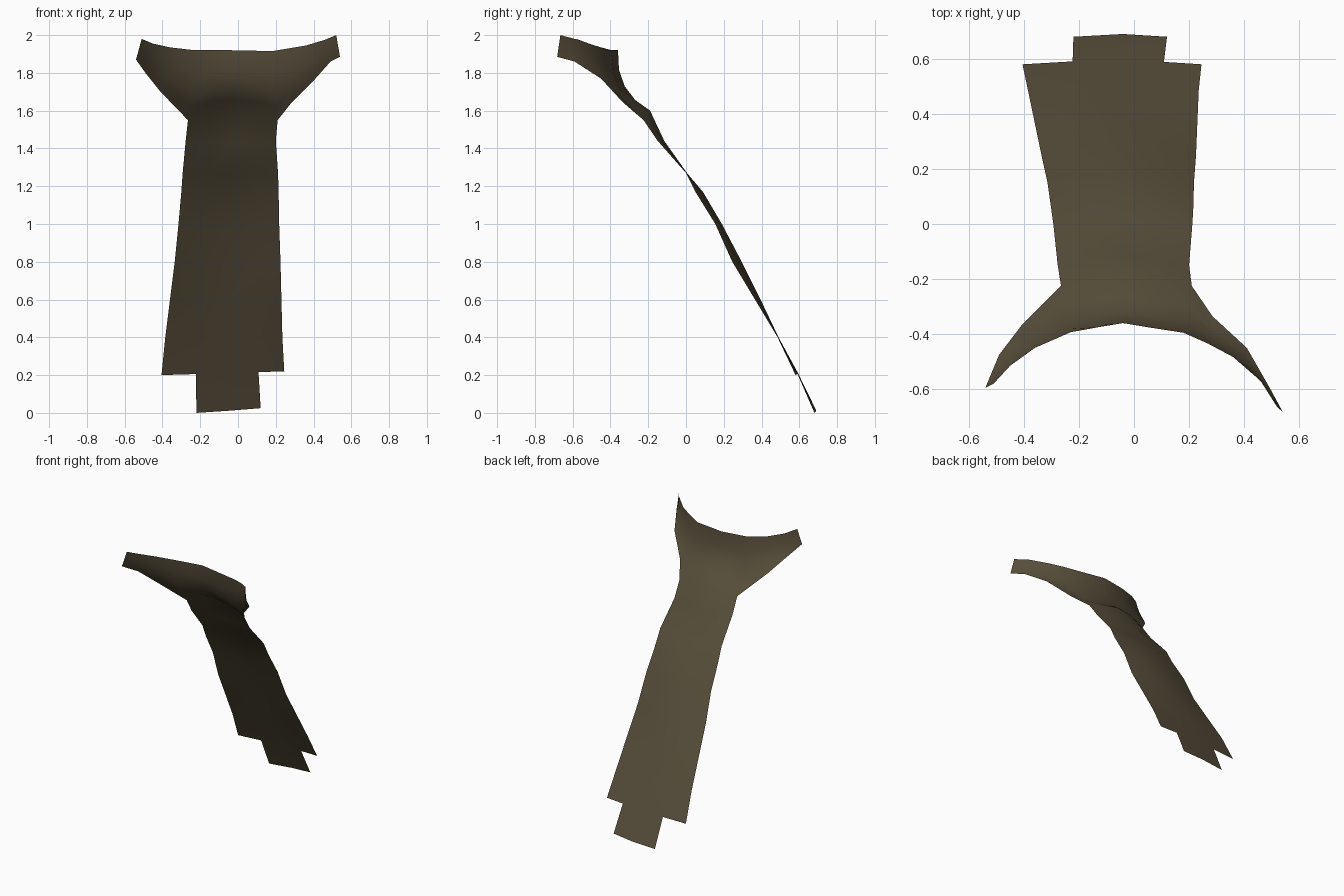
import bpy
import bmesh
from mathutils import Vector

default_cube = bpy.data.objects.get("Cube")
if default_cube:
    bpy.data.objects.remove(default_cube, do_unlink=True)

# One dull brown cloth colour
cloth_brown = bpy.data.materials.new("cloth_brown")
cloth_brown.use_nodes = True
colour = (0.095, 0.075, 0.042, 1.0)
cloth_brown.diffuse_color = colour
cloth_brown.node_tree.nodes["Principled BSDF"].inputs["Base Color"].default_value = colour

bm = bmesh.new()


def add_row(points):
    return [bm.verts.new(point) for point in points]


def bridge(lower, upper):
    """Join two rows of equal length with quads facing backwards."""
    for j in range(len(lower) - 1):
        bm.faces.new((lower[j], upper[j], upper[j + 1], lower[j + 1]))


# Long hanging panel: height, left x, right x, edge y, backward bulge
panel_sections = [
    (0.2, -0.405, 0.245, 0.58, 0.013),
    (0.4, -0.385, 0.235, 0.485, 0.005),
    (0.6, -0.36, 0.23, 0.365, 0.03),
    (0.8, -0.335, 0.225, 0.245, 0.05),
    (1.0, -0.315, 0.218, 0.155, 0.035),
    (1.17, -0.3, 0.215, 0.05, 0.04),
    (1.27, -0.293, 0.212, 0, 0.005),
    (1.44, -0.277, 0.2, -0.15, 0.035),
    (1.55, -0.265, 0.21, -0.225, 0.035),
]
across = (0, 0.28, 0.53, 0.79, 1)


def panel_points(section):
    z, left, right, y, bulge = section
    points = []
    for f in across:
        arch = 4 * f * (1 - f)
        lift = 0.05 * arch if section is panel_sections[-1] else 0
        tilt = 0.02 * f if section is panel_sections[0] else 0
        points.append((left + (right - left) * f, y + bulge * arch, z + lift + tilt))
    return points


panel_rows = [add_row(panel_points(section)) for section in panel_sections]
for lower, upper in zip(panel_rows, panel_rows[1:]):
    bridge(lower, upper)

# Narrow tab below the hem
tab_end = add_row([(-0.22, 0.68, 0), (-0.04, 0.69, 0.012), (0.12, 0.68, 0.025)])
bridge(tab_end, panel_rows[0][1:4])

# Collar with two arms reaching forward: lower edges, then the upper edge
right_arm_edge = add_row([(-0.54, -0.595, 1.87), (-0.49, -0.475, 1.8), (-0.41, -0.37, 1.7)])
left_arm_edge = add_row([(0.285, -0.335, 1.645), (0.41, -0.45, 1.77),
                         (0.49, -0.59, 1.86), (0.54, -0.682, 1.885)])
collar_base = right_arm_edge + panel_rows[-1] + left_arm_edge
collar_top = [Vector(p) for p in (
    (-0.51, -0.58, 1.98), (-0.45, -0.515, 1.955), (-0.36, -0.45, 1.935),
    (-0.23, -0.393, 1.92), (-0.13, -0.375, 1.92), (-0.04, -0.36, 1.92),
    (0.07, -0.378, 1.918), (0.18, -0.395, 1.915), (0.27, -0.435, 1.93),
    (0.36, -0.483, 1.945), (0.46, -0.57, 1.975), (0.52, -0.665, 2.0))]
fold_strength = (0, 0.15, 0.4, 0.8, 1, 1, 1, 0.8, 0.5, 0.3, 0.1, 0)
fold = Vector((0, -0.1, -0.06))


def collar_points(t):
    """Curve each column forward from the base to the upper edge."""
    points = []
    for base, top, strength in zip(collar_base, collar_top, fold_strength):
        bend = (base.co + top) / 2 + fold * strength
        points.append(base.co * (1 - t) ** 2 + bend * 2 * t * (1 - t) + top * t ** 2)
    return points


steps = 4
previous = collar_base
for step in range(1, steps + 1):
    current = add_row(collar_points(step / steps))
    bridge(previous, current)
    previous = current

# Finish the cloth as one smooth sheet
mesh = bpy.data.meshes.new("cape")
bm.to_mesh(mesh)
bm.free()
mesh.materials.append(cloth_brown)
cape = bpy.data.objects.new("cape", mesh)
bpy.context.collection.objects.link(cape)
for polygon in mesh.polygons:
    polygon.use_smooth = True
